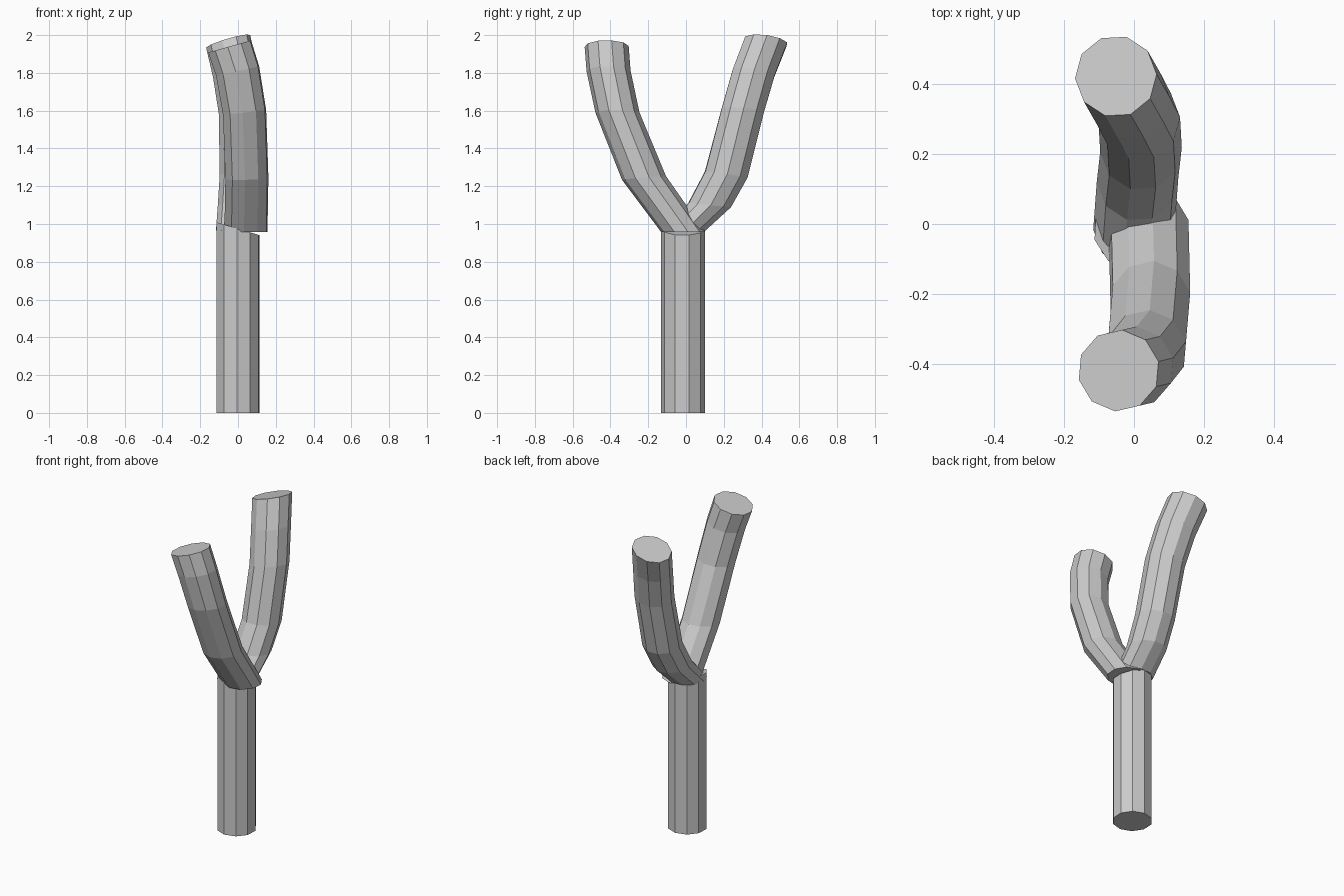
import bpy
import bmesh
from math import cos, sin, radians

SIDES = 10
RADIUS = 0.117

cube = bpy.data.objects.get("Cube")
if cube:
    bpy.data.objects.remove(cube, do_unlink=True)

grey = bpy.data.materials.new("plain_grey")
grey.use_nodes = True
colour = (0.6, 0.6, 0.6, 1)
grey.diffuse_color = colour
grey.node_tree.nodes["Principled BSDF"].inputs["Base Color"].default_value = colour


def limb(name, rings, phase):
    """Loft a capped tube; each ring is x, y, z, tilt along x, tilt along y."""
    bm = bmesh.new()
    loops = []
    for x, y, z, tilt_x, tilt_y in rings:
        loop = []
        for i in range(SIDES):
            a = radians(phase + 360 * i / SIDES)
            dx, dy = RADIUS * cos(a), RADIUS * sin(a)
            loop.append(bm.verts.new((x + dx, y + dy, z + tilt_x * dx + tilt_y * dy)))
        loops.append(loop)
    for low, high in zip(loops, loops[1:]):
        for i in range(SIDES):
            j = (i + 1) % SIDES
            bm.faces.new((low[i], low[j], high[j], high[i]))
    bm.faces.new(reversed(loops[0]))
    bm.faces.new(loops[-1])
    bmesh.ops.recalc_face_normals(bm, faces=bm.faces)
    mesh = bpy.data.meshes.new(name)
    bm.to_mesh(mesh)
    bm.free()
    mesh.materials.append(grey)
    obj = bpy.data.objects.new(name, mesh)
    bpy.context.collection.objects.link(obj)


# Straight upright stem, its top slightly higher on the right side
limb("stem", [(0, -0.015, 0, 0, 0), (0, -0.015, 0.975, -0.3, 0)], 15)

# Front branch, sweeping forward then upright
limb("front_branch", [
    (0.042, -0.015, 0.957, 0, 0),
    (0.047, -0.222, 1.243, 0.03, 0.08),
    (0.035, -0.363, 1.59, 0.12, 0),
    (-0.002, -0.41, 1.81, 0.22, 0),
    (-0.044, -0.42, 1.94, 0.28, 0),
], 13)

# Back branch, bending sharply near its root then leaning backward
limb("back_branch", [
    (0.0, -0.01, 0.965, 0, 0),
    (0.01, 0.125, 1.1, 0, -0.1),
    (0.02, 0.213, 1.262, 0.03, -0.15),
    (0.015, 0.3, 1.6, 0.14, -0.1),
    (-0.015, 0.358, 1.8, 0.22, -0.12),
    (-0.052, 0.423, 1.967, 0.29, -0.13),
], 3)
